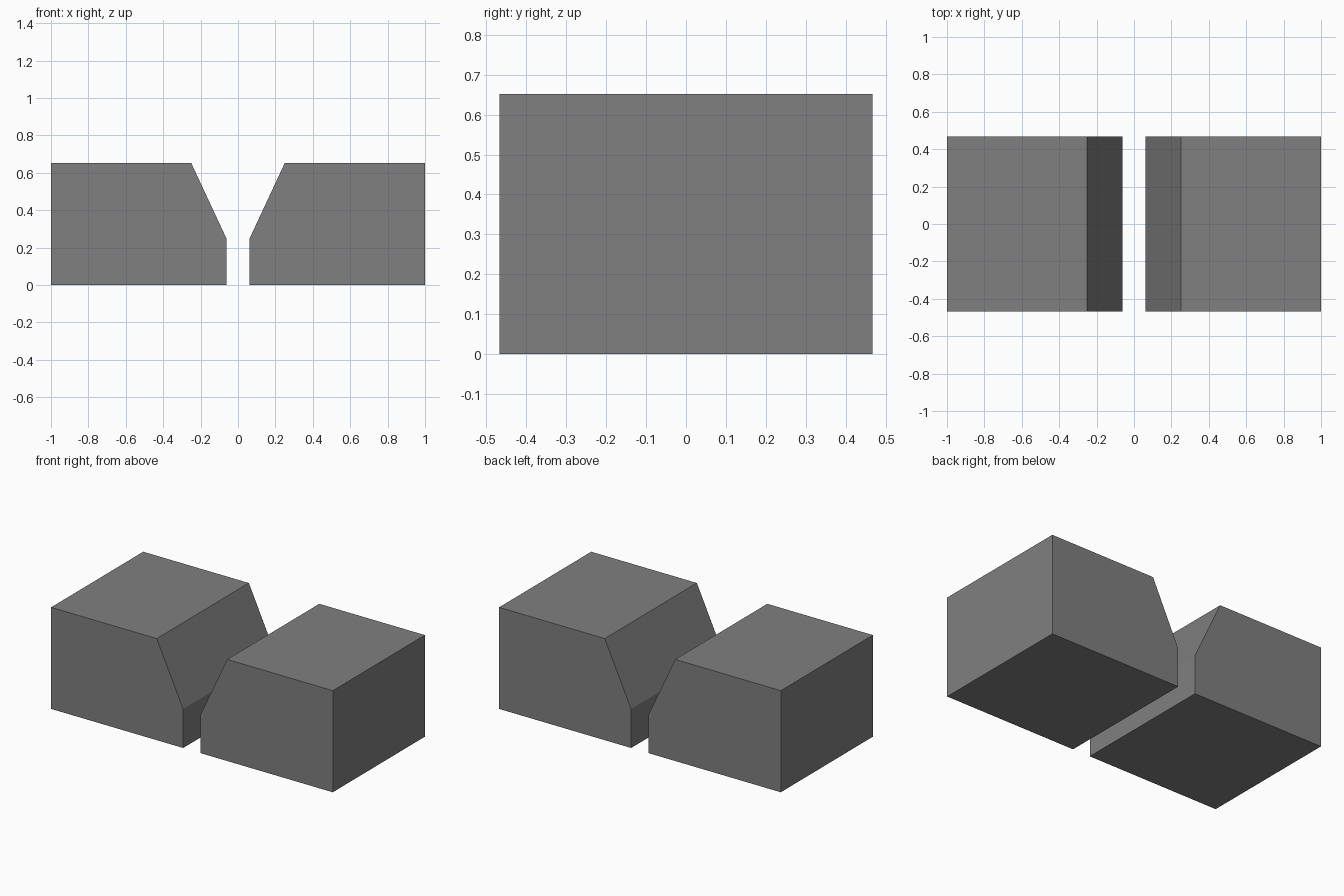
import bpy
import bmesh

if "Cube" in bpy.data.objects:
    bpy.data.objects.remove(bpy.data.objects["Cube"])

HALF_DEPTH = 0.467

grey = bpy.data.materials.new("mid_grey")
grey.diffuse_color = (0.214, 0.214, 0.214, 1)
grey.use_nodes = True
grey.node_tree.nodes["Principled BSDF"].inputs["Base Color"].default_value = grey.diffuse_color

# Right-hand block outline (x, z): sloped upper inner corner facing the gap
PROFILE = [(0.0625, 0), (1, 0), (1, 0.652), (0.25, 0.652), (0.0625, 0.25)]


def block(name, side):
    """Extrude the outline along y; side is 1 or -1 to mirror in x."""
    bm = bmesh.new()
    face = bm.faces.new([bm.verts.new((side * x, -HALF_DEPTH, z)) for x, z in PROFILE])
    result = bmesh.ops.extrude_face_region(bm, geom=[face], use_keep_orig=True)
    verts = [v for v in result["geom"] if isinstance(v, bmesh.types.BMVert)]
    bmesh.ops.translate(bm, verts=verts, vec=(0, 2 * HALF_DEPTH, 0))
    bmesh.ops.recalc_face_normals(bm, faces=bm.faces)
    mesh = bpy.data.meshes.new(name)
    bm.to_mesh(mesh)
    bm.free()
    mesh.materials.append(grey)
    obj = bpy.data.objects.new(name, mesh)
    bpy.context.collection.objects.link(obj)


# Two mirrored blocks with a narrow gap between them
block("right_block", 1)
block("left_block", -1)
